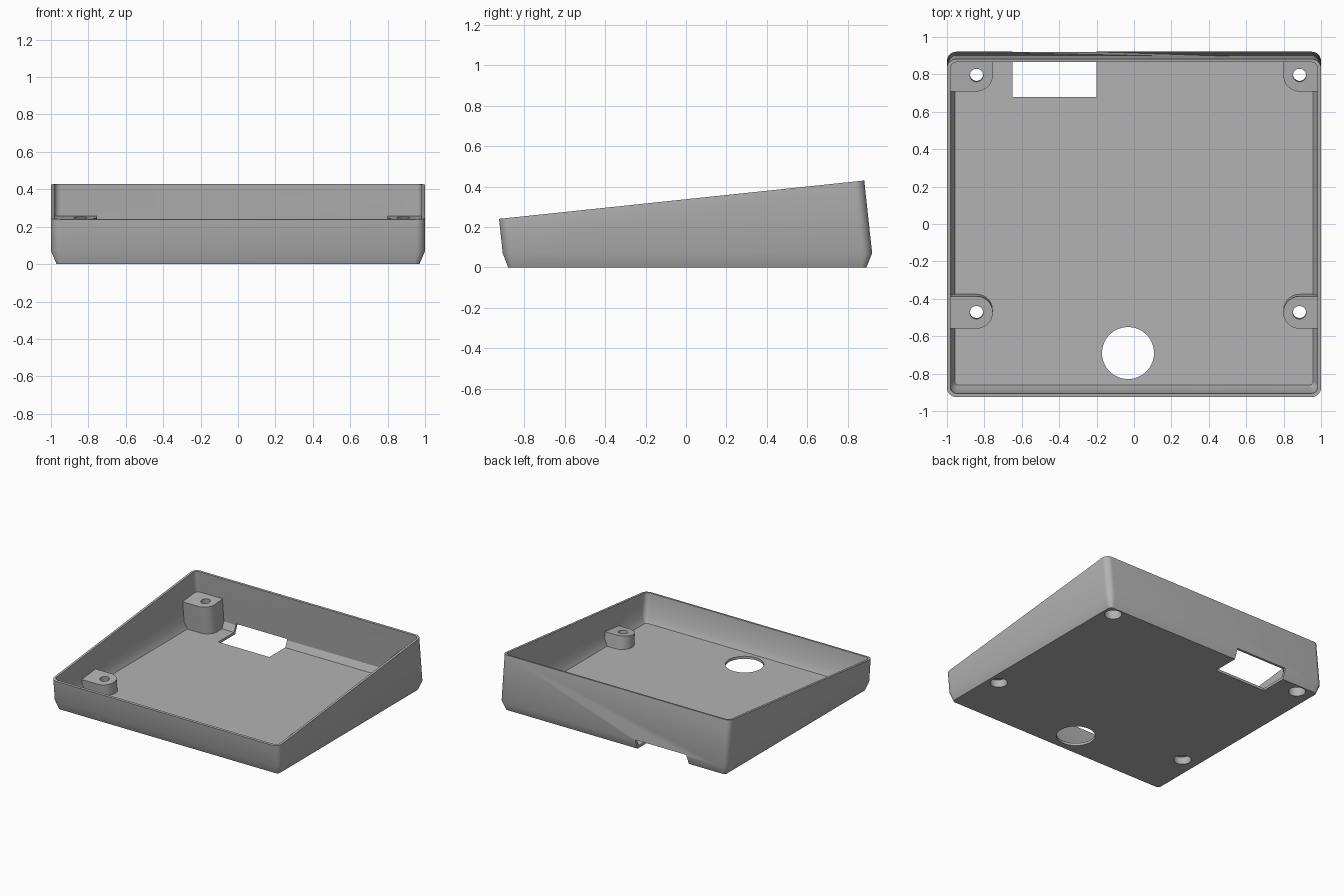
import bpy, bmesh
from math import sin, cos, pi, atan
from mathutils import Matrix

if "Cube" in bpy.data.objects:
    bpy.data.objects.remove(bpy.data.objects["Cube"], do_unlink=True)

SLOPE = 0.105            # tilt of the open top
TILT = atan(SLOPE)
RIM_MID = 0.337          # rim height at y = 0

grey = bpy.data.materials.new("plain grey")
grey.use_nodes = True
colour = (0.45, 0.45, 0.45, 1)
grey.diffuse_color = colour
grey.node_tree.nodes["Principled BSDF"].inputs["Base Color"].default_value = colour


def make_object(name, bm):
    bmesh.ops.recalc_face_normals(bm, faces=bm.faces)
    mesh = bpy.data.meshes.new(name)
    bm.to_mesh(mesh)
    bm.free()
    mesh.materials.append(grey)
    obj = bpy.data.objects.new(name, mesh)
    bpy.context.collection.objects.link(obj)
    return obj


def rounded_ring(half_x, y0, y1, radius, z, slope=0.0, steps=8):
    """Rounded rectangle lying on a level or sloping plane."""
    points = []
    corners = [(1, y1, 0), (-1, y1, 1), (-1, y0, 2), (1, y0, 3)]
    for sx, y_edge, quarter in corners:
        cx = sx * (half_x - radius)
        cy = y_edge - radius if y_edge == y1 else y_edge + radius
        for i in range(steps + 1):
            a = (quarter + i / steps) * pi / 2
            y = cy + radius * sin(a)
            points.append((cx + radius * cos(a), y, z + slope * y))
    return points


def loft(name, rings):
    """Closed solid through a stack of rings."""
    bm = bmesh.new()
    loops = [[bm.verts.new(p) for p in ring] for ring in rings]
    for low, high in zip(loops, loops[1:]):
        for i in range(len(low)):
            j = (i + 1) % len(low)
            bm.faces.new((low[i], low[j], high[j], high[i]))
    bm.faces.new(loops[0])
    bm.faces.new(loops[-1])
    return make_object(name, bm)


def prism(name, outline, z0, z1, matrix=Matrix()):
    obj = loft(name, [[(x, y, z) for x, y in outline] for z in (z0, z1)])
    obj.data.transform(matrix)
    return obj


def circle(radius, count=40):
    return [(radius * cos(2 * pi * i / count), radius * sin(2 * pi * i / count))
            for i in range(count)]


def cut(target, cutter):
    """Subtract the cutter and discard it."""
    mod = target.modifiers.new("cut", "BOOLEAN")
    mod.operation = "DIFFERENCE"
    mod.solver = "EXACT"
    mod.object = cutter
    bpy.context.view_layer.update()
    bpy.context.view_layer.objects.active = target
    bpy.ops.object.modifier_apply(modifier=mod.name)
    bpy.data.objects.remove(cutter, do_unlink=True)


# Outer body and the cavity that hollows it
case = loft("case_shell", [
    rounded_ring(0.97, -0.88, 0.893, 0.025, 0),
    rounded_ring(1.0, -0.907, 0.921, 0.05, 0.07),
    rounded_ring(1.0, -0.925, 0.882, 0.05, RIM_MID, SLOPE)])
cavity = loft("cavity", [
    rounded_ring(0.957, -0.862, 0.878, 0.02, 0.02),
    rounded_ring(0.982, -0.888, 0.902, 0.034, 0.07),
    rounded_ring(0.982, -0.912, 0.859, 0.034, RIM_MID + 0.06, SLOPE)])

# Screw posts: left out of the cavity so that they merge with walls and floor
R = 0.087
posts = []
for x in (-0.842, 0.885):
    side = 1 if x > 0 else -1
    for y, in_corner in ((-0.473, False), (0.795, True)):
        sweep = pi / 2 if in_corner else pi
        arc = [(R * cos(-pi / 2 + sweep * i / 14), R * sin(-pi / 2 + sweep * i / 14))
               for i in range(15)]
        end = [(R, 0.3), (-0.3, 0.3)] if in_corner else [(-0.3, R)]
        outline = [(-side * u, v) for u, v in arc + end + [(-0.3, -R)]]
        top = RIM_MID + SLOPE * y - 0.172
        place = Matrix.Translation((x, y, top)) @ Matrix.Rotation(TILT, 4, "X")
        posts.append(place)
        cut(cavity, prism("post", outline, -0.5, 0, place))
cut(case, cavity)

# Screw holes with wide recesses from below
for place in posts:
    cut(case, prism("screw_hole", circle(0.035), -0.5, 0.1, place))
    cut(case, prism("screw_recess", circle(0.062), -0.5, -0.05, place))

# Round cable opening in the floor
cut(case, prism("cable_opening", circle(0.139, 64), -0.1, 0.06,
                Matrix.Translation((-0.032, -0.69, 0))))

# Socket notch through floor and back wall
notch = [(-0.65, 0.68), (-0.2, 0.68), (-0.2, 1.1), (-0.65, 1.1)]
cut(case, prism("socket_notch", notch, -0.1, 0.08))

# Smooth curved walls, crisp edges
bpy.ops.object.select_all(action="DESELECT")
case.select_set(True)
bpy.context.view_layer.objects.active = case
bpy.ops.object.shade_smooth_by_angle(angle=pi / 6)
